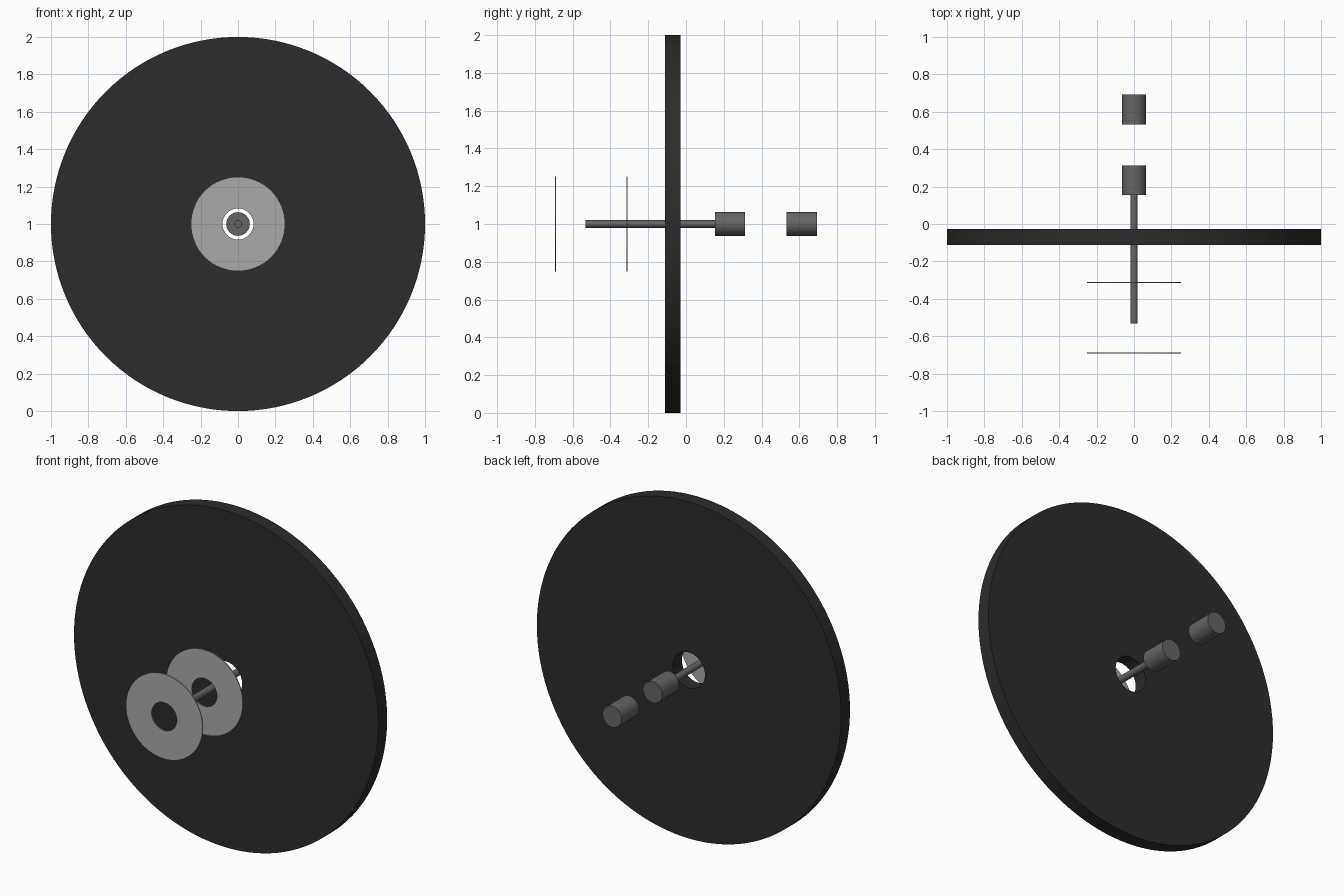
import bpy, bmesh, math

if "Cube" in bpy.data.objects:
    bpy.data.objects.remove(bpy.data.objects["Cube"])


def mat(name, v):
    m = bpy.data.materials.new(name)
    m.diffuse_color = (v, v, v, 1)
    m.use_nodes = True
    m.node_tree.nodes["Principled BSDF"].inputs["Base Color"].default_value = m.diffuse_color
    return m


def lathe(name, y0, y1, r, hole, segs, material):
    """Cylinder or ring along y, centred on x=0, z=1."""
    bm = bmesh.new()

    def circle(rad, y):
        return [bm.verts.new((rad * math.cos(2 * math.pi * i / segs), y,
                              1 + rad * math.sin(2 * math.pi * i / segs)))
                for i in range(segs)]

    loops = [circle(r, y0), circle(r, y1)]
    if hole:
        loops += [circle(hole, y1), circle(hole, y0)]
        pairs = list(zip(loops, loops[1:] + loops[:1]))
    else:
        pairs = [(loops[0], loops[1])]
        for loop in loops:
            bm.faces.new(loop)
    for a, b in pairs:
        for i in range(segs):
            j = (i + 1) % segs
            bm.faces.new((a[i], a[j], b[j], b[i]))
    bmesh.ops.recalc_face_normals(bm, faces=bm.faces)
    me = bpy.data.meshes.new(name)
    bm.to_mesh(me)
    bm.free()
    me.materials.append(material)
    ob = bpy.data.objects.new(name, me)
    bpy.context.collection.objects.link(ob)
    return ob


dark = mat("dark", 0.025)
metal = mat("metal", 0.13)
light = mat("light_grey", 0.4)

# Large disc with a centre hole
lathe("disc", -0.111, -0.028, 1.0, 0.105, 128, dark)

# Thin washers in front
for i, y in enumerate((-0.69, -0.313)):
    lathe(f"washer_{i + 1}", y - 0.003, y + 0.003, 0.252, 0.083, 64, light)

# Axle through the disc, ending at the first hub
lathe("axle", -0.532, 0.155, 0.02, 0, 32, metal)

# Hub and end cap behind
lathe("hub", 0.154, 0.313, 0.063, 0, 32, metal)
lathe("end_cap", 0.533, 0.693, 0.063, 0, 32, metal)
